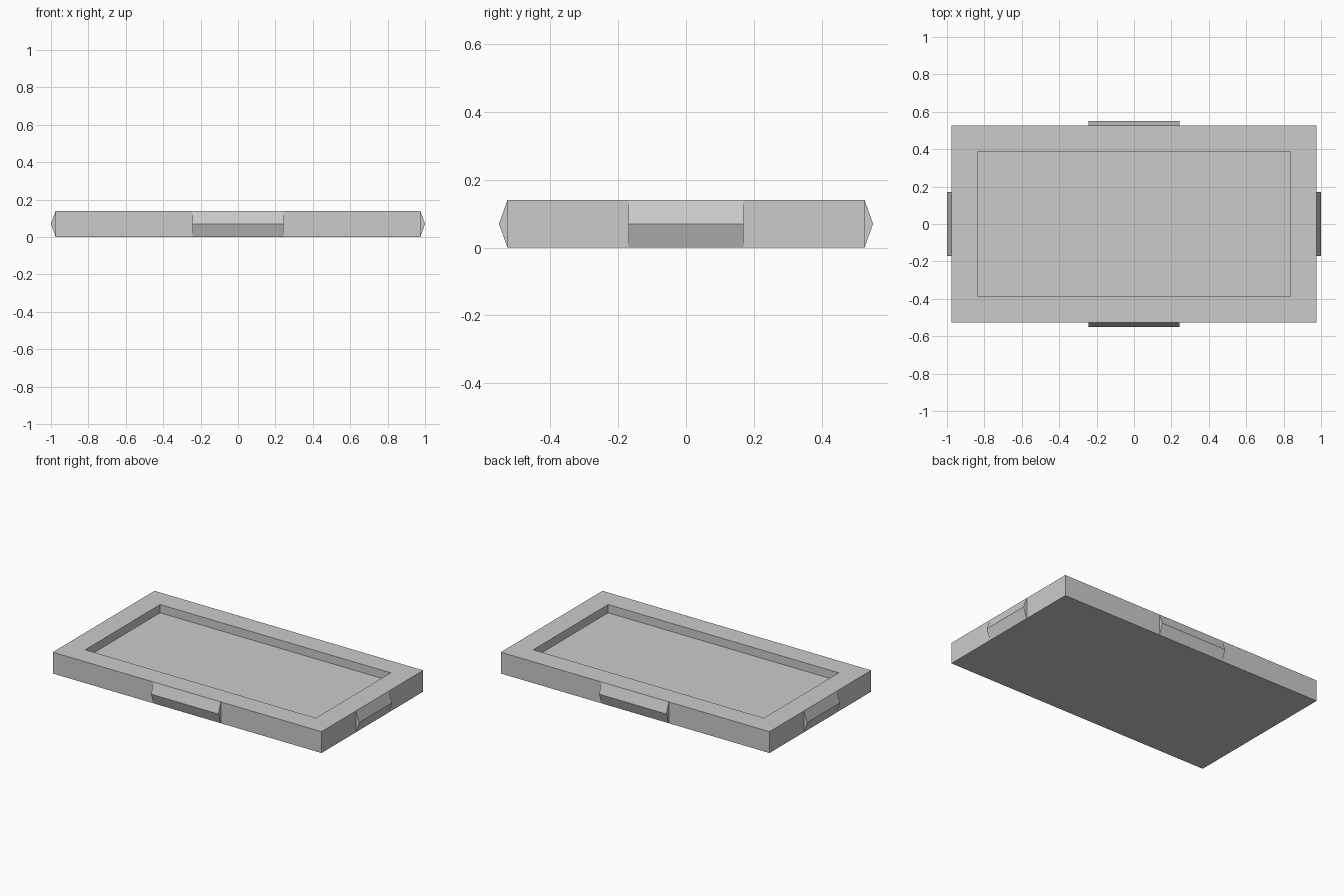
import bpy
import bmesh
import math
from mathutils import Matrix

if "Cube" in bpy.data.objects:
    bpy.data.objects.remove(bpy.data.objects["Cube"])

HX, HY, H = 0.975, 0.527, 0.14      # tray half sizes and height
RX, RY, FLOOR = 0.837, 0.388, 0.086  # recess half sizes and floor height
OUT = 0.025                          # how far the side catches stick out

grey = bpy.data.materials.new("plain grey")
grey.diffuse_color = (0.6, 0.6, 0.6, 1)
grey.use_nodes = True
grey.node_tree.nodes["Principled BSDF"].inputs["Base Color"].default_value = grey.diffuse_color


def add_object(name, bm):
    bmesh.ops.recalc_face_normals(bm, faces=bm.faces)
    mesh = bpy.data.meshes.new(name)
    bm.to_mesh(mesh)
    bm.free()
    mesh.materials.append(grey)
    obj = bpy.data.objects.new(name, mesh)
    bpy.context.collection.objects.link(obj)
    return obj


# Tray: nested rectangles joined from the underside up, over the rim and into the recess
bm = bmesh.new()
rings = []
for x, y, z in [(HX, HY, 0), (HX, HY, H), (RX, RY, H), (RX, RY, FLOOR)]:
    rings.append([bm.verts.new((sx * x, sy * y, z))
                  for sx, sy in ((-1, -1), (1, -1), (1, 1), (-1, 1))])
for a, b in zip(rings, rings[1:]):
    for i in range(4):
        j = (i + 1) % 4
        bm.faces.new((a[i], a[j], b[j], b[i]))
bm.faces.new(rings[0])
bm.faces.new(rings[-1])
add_object("tray", bm)


# Side catches: triangular ridges centred on each edge
def side_catch(name, half_width, distance, angle):
    bm = bmesh.new()
    profile = [(distance, 0), (distance + OUT, H / 2), (distance, H)]
    left, right = ([bm.verts.new((d, s * half_width, z)) for d, z in profile]
                   for s in (-1, 1))
    bm.faces.new(left)
    bm.faces.new(right)
    for i in range(3):
        j = (i + 1) % 3
        bm.faces.new((left[i], left[j], right[j], right[i]))
    bm.transform(Matrix.Rotation(math.radians(angle), 4, 'Z'))
    add_object(name, bm)


side_catch("right_catch", 0.17, HX, 0)
side_catch("back_catch", 0.244, HY, 90)
side_catch("left_catch", 0.17, HX, 180)
side_catch("front_catch", 0.244, HY, 270)
